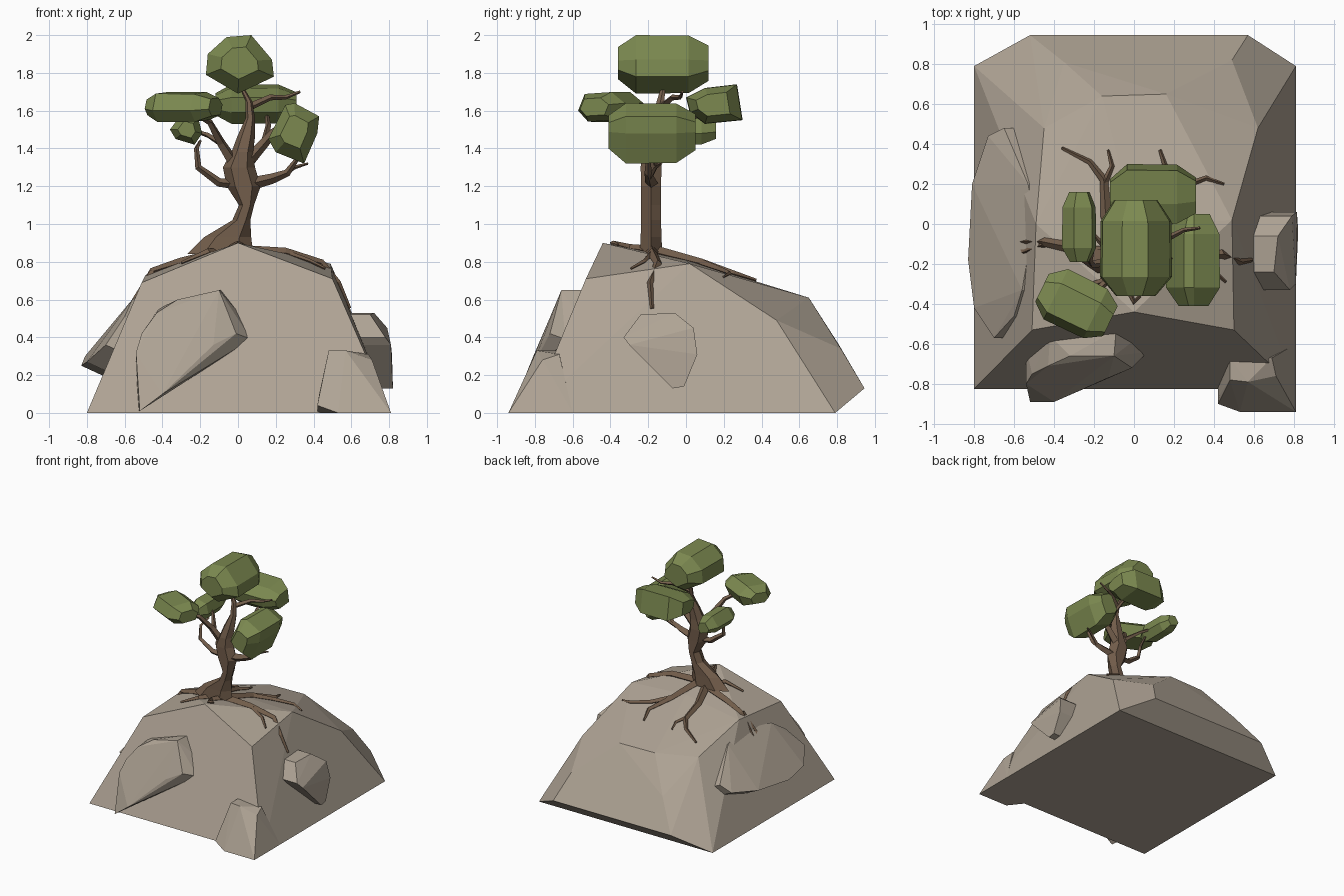
import bpy, bmesh, math
from mathutils import Vector, Matrix
from mathutils.bvhtree import BVHTree


def material(name, rgb):
    m = bpy.data.materials.new(name)
    m.diffuse_color = (*rgb, 1)
    return m


ROCK = material("stone", (0.43, 0.37, 0.30))
WOOD = material("bark", (0.17, 0.11, 0.07))
LEAF = material("foliage", (0.20, 0.25, 0.08))


def finish(name, bm, mat):
    bmesh.ops.recalc_face_normals(bm, faces=bm.faces)
    me = bpy.data.meshes.new(name)
    bm.to_mesh(me)
    me.materials.append(mat)
    ob = bpy.data.objects.new(name, me)
    bpy.context.collection.objects.link(ob)
    return ob


def hull(name, pts, mat, keep=False):
    """Faceted stone or leaf clump from its corner points."""
    bm = bmesh.new()
    for p in pts:
        bm.verts.new(p)
    r = bmesh.ops.convex_hull(bm, input=bm.verts)
    loose = {v for v in r["geom_interior"] + r["geom_unused"]
             if isinstance(v, bmesh.types.BMVert)}
    bmesh.ops.delete(bm, geom=list(loose), context='VERTS')
    bmesh.ops.dissolve_limit(bm, angle_limit=math.radians(3), verts=bm.verts, edges=bm.edges)
    ob = finish(name, bm, mat)
    tree = BVHTree.FromBMesh(bm) if keep else None
    bm.free()
    return tree or ob


# Main boulder
ground = hull("boulder", [
    (-.80, -.825, 0), (.81, -.825, 0), (.81, .79, 0), (-.80, .79, 0),
    (-.52, .945, .13), (.57, .945, .13), (.49, .82, .34), (-.35, .81, .36),
    (-.51, -.53, .69), (.50, -.53, .71), (0, -.44, .90), (.49, .02, .79),
    (.62, .48, .49), (-.45, .48, .59), (-.49, 0, .73), (.16, .65, .61),
    (-.16, .64, .61), (0, 0, .81)], ROCK, keep=True)

# Side stones: an outer face, plus the same outline pushed into the boulder
def stone(name, face, push):
    hull(name, face + [Vector(p) + Vector(push) for p in face], ROCK)


hull("corner_stone", [
    (.81, -.94, 0), (.53, -.94, 0), (.42, -.90, .04), (.42, -.80, 0), (.81, -.6, 0),
    (.43, -.85, .10), (.48, -.78, .33), (.57, -.79, .33), (.71, -.76, .28),
    (.48, -.67, .33), (.69, -.67, .31), (.75, -.8, .15)], ROCK)

hull("front_stone", [
    (-.52, -.89, .01), (-.40, -.89, .10), (-.54, -.80, .32), (-.51, -.75, .42),
    (-.43, -.71, .53), (-.32, -.66, .60), (-.10, -.66, .65), (-.02, -.67, .50),
    (-.13, -.77, .36), (-.01, -.72, .42),
    (-.53, -.72, .01), (-.54, -.62, .30), (-.42, -.56, .55), (-.09, -.53, .65),
    (.03, -.56, .50), (.07, -.64, .39), (-.12, -.64, .30)], ROCK)

stone("right_stone", [
    (.70, -.24, .52), (.72, -.06, .53), (.79, .04, .45), (.815, .06, .31),
    (.82, -.01, .14), (.82, -.07, .13), (.81, -.30, .36), (.78, -.33, .40)], (-.16, 0, 0))

stone("left_stone", [
    (-.83, -.18, .25), (-.81, .20, .30), (-.73, .44, .35), (-.65, .48, .41),
    (-.53, .20, .61), (-.50, .02, .65), (-.56, -.33, .60), (-.60, -.46, .51),
    (-.70, -.57, .36), (-.80, -.42, .27)], (.13, 0, -.06))

# Trunk: lofted sections (z, left x, right x, half depth)
sections = [(.84, -.27, .08, .06), (.93, -.18, .07, .055), (1.02, -.03, .065, .053),
            (1.10, .005, .085, .053), (1.20, -.06, .12, .053), (1.30, -.08, .09, .055),
            (1.38, -.035, .08, .05), (1.46, -.005, .09, .04), (1.56, .04, .09, .025),
            (1.65, .04, .075, .02), (1.74, .0, .02, .01)]
bm = bmesh.new()
rings = []
for z, a, b, d in sections:
    c, h = (a + b) / 2, (b - a) / 2
    y = -.185 + max(0, z - 1.4) * .2
    rings.append([bm.verts.new((c + h * math.cos(t), y + d * math.sin(t) / .866, z))
                  for t in [i * math.pi / 3 for i in range(6)]])
for lo, hi in zip(rings, rings[1:]):
    for i in range(6):
        j = (i + 1) % 6
        bm.faces.new((lo[i], lo[j], hi[j], hi[i]))
bm.faces.new(rings[0])
bm.faces.new(rings[-1])
finish("trunk", bm, WOOD)
bm.free()


# Tapered limbs as bevelled poly curves
def limbs(name, paths):
    cu = bpy.data.curves.new(name, 'CURVE')
    cu.dimensions = '3D'
    cu.bevel_depth = 1
    cu.bevel_resolution = 0
    cu.use_fill_caps = True
    for pts, r0, r1 in paths:
        s = cu.splines.new('POLY')
        s.use_smooth = False
        s.points.add(len(pts) - 1)
        for i, p in enumerate(pts):
            s.points[i].co = (*p, 1)
            s.points[i].radius = r0 + (r1 - r0) * i / (len(pts) - 1)
    cu.materials.append(WOOD)
    ob = bpy.data.objects.new(name, cu)
    bpy.context.collection.objects.link(ob)
    bpy.ops.object.select_all(action='DESELECT')
    ob.select_set(True)
    bpy.context.view_layer.objects.active = ob
    bpy.ops.object.convert(target='MESH')


limbs("branches", [
    ([(.06, -.18, 1.21), (.18, -.19, 1.24), (.26, -.2, 1.27), (.31, -.2, 1.34)], .035, .012),
    ([(.22, -.19, 1.25), (.30, -.16, 1.30), (.37, -.13, 1.32)], .015, .006),
    ([(0, -.18, 1.21), (-.10, -.19, 1.22), (-.21, -.2, 1.30), (-.22, -.18, 1.40),
      (-.20, -.1, 1.44)], .028, .008),
    ([(-.02, -.18, 1.32), (-.09, -.22, 1.43), (-.15, -.30, 1.54), (-.25, -.40, 1.60)], .032, .01),
    ([(-.08, -.2, 1.42), (-.16, -.1, 1.47), (-.25, 0, 1.50)], .018, .008),
    ([(.05, -.17, 1.33), (.14, -.16, 1.43), (.19, -.17, 1.49), (.27, -.18, 1.55)], .035, .01),
    ([(.14, -.16, 1.43), (.16, -.03, 1.52), (.15, .1, 1.60)], .02, .01),
    ([(.06, -.13, 1.62), (.17, -.07, 1.67), (.25, -.03, 1.67), (.33, -.02, 1.70)], .02, .007)])

# Roots draped over the boulder
root_paths = [
    ([(-.10, -.16), (-.3, -.12), (-.45, -.09), (-.57, -.09), (-.67, -.19)], .036, .008),
    ([(-.45, -.10), (-.55, -.14), (-.60, -.05)], .018, .007),
    ([(-.08, -.14), (-.14, .04), (-.15, .22), (-.22, .31), (-.36, .38)], .034, .008),
    ([(-.15, .20), (-.11, .29), (-.13, .37)], .018, .007),
    ([(.01, -.15), (.08, .08), (.17, .25), (.13, .37)], .034, .008),
    ([(.08, .08), (.20, .17), (.36, .23), (.45, .20)], .024, .007),
    ([(.03, -.18), (.25, -.18), (.44, -.15), (.53, -.19), (.59, -.18)], .034, .01),
    ([(.25, -.18), (.38, -.22), (.46, -.29)], .018, .007),
    ([(-.10, -.2), (-.16, -.29), (-.30, -.33)], .03, .008),
    ([(0, -.2), (-.04, -.30), (0, -.39), (.03, -.36)], .028, .008)]


def drape(x, y):
    hit = ground.ray_cast(Vector((x, y, 3)), Vector((0, 0, -1)))[0]
    return (x, y, hit.z + .008)


limbs("roots", [([drape(*p) for p in pts], a, b) for pts, a, b in root_paths])


# Leaf clumps: an outline carried along x or y, shrunk at both ends
def clump(name, outline, axis, lo, hi, turn=0):
    n = len(outline)
    cu, cv = sum(p[0] for p in outline) / n, sum(p[1] for p in outline) / n
    pts = []
    for t, s in ((0, .55), (.2, 1), (.78, .98), (1, .6)):
        w = lo + (hi - lo) * t
        for u, v in outline:
            u2, v2 = cu + (u - cu) * s, cv + (v - cv) * s
            pts.append(Vector((w, u2, v2) if axis == 'x' else (u2, w, v2)))
    mid = sum(pts, Vector()) / len(pts)
    rot = Matrix.Rotation(math.radians(turn), 3, 'Z')
    hull(name, [mid + rot @ (p - mid) for p in pts], LEAF)


clump("top_leaves", [(-.17, 1.79), (-.16, 1.90), (-.06, 1.99), (.07, 2.0), (.18, 1.87),
                     (.19, 1.78), (0, 1.69)], 'y', -.36, .12)
clump("left_front_leaves", [(-.54, 1.60), (-.50, 1.69), (-.34, 1.70), (-.26, 1.64),
                            (-.30, 1.55), (-.48, 1.54)], 'x', -.48, -.10, -26)
clump("left_back_leaves", [(-.36, 1.50), (-.30, 1.58), (-.21, 1.56), (-.19, 1.48),
                           (-.23, 1.42), (-.33, 1.45)], 'y', -.19, .16)
clump("right_leaves", [(.35, 1.32), (.20, 1.38), (.16, 1.45), (.25, 1.63), (.30, 1.64),
                       (.43, 1.57), (.42, 1.48)], 'y', -.41, .05)
clump("back_leaves", [(.30, 1.55), (.27, 1.74), (.10, 1.72), (.0, 1.67), (.02, 1.59),
                      (.10, 1.53)], 'x', -.12, .31)
